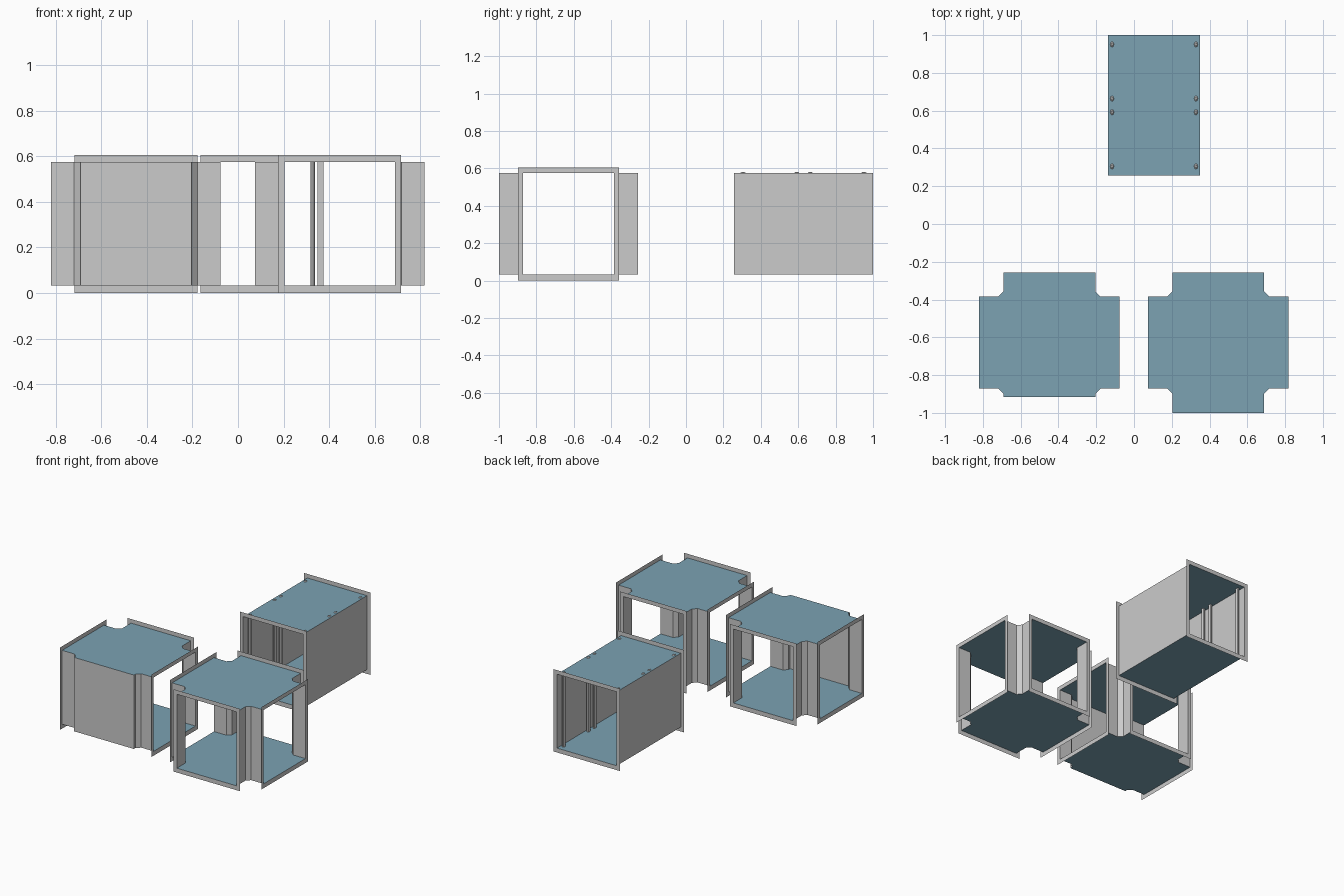
import bpy, bmesh, math

if "Cube" in bpy.data.objects:
    bpy.data.objects.remove(bpy.data.objects["Cube"])

L = 0.372          # half length of a module
W = 0.243          # half width of a passage
C = 0.028          # corner chamfer
F = 0.27           # half width of an end frame
Z0, Z1, ZT = 0.032, 0.575, 0.605

blue = bpy.data.materials.new("panel_blue")
blue.diffuse_color = (0.20, 0.36, 0.45, 1)
blue.use_nodes = True
blue.node_tree.nodes["Principled BSDF"].inputs["Base Color"].default_value = blue.diffuse_color


def make(name, build, loc, mat=None):
    bm = bmesh.new()
    build(bm)
    me = bpy.data.meshes.new(name)
    bm.to_mesh(me)
    bm.free()
    ob = bpy.data.objects.new(name, me)
    ob.location = (loc[0], loc[1], 0)
    bpy.context.collection.objects.link(ob)
    if mat:
        me.materials.append(mat)
    return ob


def rot(p, k):
    for _ in range(k):
        p = (-p[1], p[0])
    return p


def face(bm, pts):
    bm.faces.new([bm.verts.new(p) for p in pts])


def panel(name, outline, z, loc):
    make(name, lambda bm: face(bm, [(x, y, z) for x, y in outline]), loc, blue)


def walls(name, paths, loc):
    def build(bm):
        for path in paths:
            lo = [bm.verts.new((x, y, Z0)) for x, y in path]
            hi = [bm.verts.new((x, y, Z1)) for x, y in path]
            for i in range(len(path) - 1):
                bm.faces.new((lo[i], lo[i + 1], hi[i + 1], hi[i]))
    make(name, build, loc)


def frame(name, k, loc):
    # flat square flange around an open end, turned k quarter turns
    def build(bm):
        outer = [(-F, 0), (F, 0), (F, ZT), (-F, ZT)]
        inner = [(-W, Z0), (W, Z0), (W, Z1), (-W, Z1)]
        ring = lambda pts: [bm.verts.new((*rot((a, -L), k), z)) for a, z in pts]
        o, i = ring(outer), ring(inner)
        for n in range(4):
            m = (n + 1) % 4
            bm.faces.new((o[n], o[m], i[m], i[n]))
    make(name, build, loc)


def module(name, reach, loc):
    # reach: arm length for the front, right, back and left side in turn
    outline, paths = [], []
    for k in range(4):
        a, b = reach[k], reach[(k + 1) % 4]
        corner = [rot(p, k) for p in ((W, -a), (W, -W - C), (W + C, -W), (b, -W))]
        outline += corner
        paths.append(corner)
        if a < L:
            paths.append([rot((-W, -a), k), rot((W, -a), k)])   # closed side
        else:
            frame(f"{name}_frame_{k}", k, loc)
    panel(name + "_floor", outline, Z0, loc)
    panel(name + "_ceiling", outline, Z1, loc)
    walls(name + "_walls", paths, loc)


# Four-way crossing and three-way junction
module("crossing", (L, L, L, L), (0.446, -0.628))
module("junction", (0.288, L, L, L), (-0.448, -0.628))

# Straight corridor
S = (0.106, 0.628)
rect = [(-W, -L), (W, -L), (W, L), (-W, L)]
panel("corridor_floor", rect, Z0, S)
panel("corridor_ceiling", rect, Z1, S)
walls("corridor_walls", [[(s * W, -L), (s * W, L)] for s in (-1, 1)], S)
for k in (0, 2):
    frame(f"corridor_frame_{k}", k, S)


# Upright wall pipes with slightly domed tops poking through the ceiling
def pipe(bm, cx, cy, n=8):
    rings = []
    for z, s in ((Z0, 1), (Z1, 1), (Z1 + 0.005, 0.5)):
        rings.append([bm.verts.new((cx + 0.010 * s * math.cos(2 * math.pi * i / n),
                                    cy + 0.015 * s * math.sin(2 * math.pi * i / n), z))
                      for i in range(n)])
    for lo, hi in zip(rings, rings[1:]):
        for i in range(n):
            j = (i + 1) % n
            bm.faces.new((lo[i], lo[j], hi[j], hi[i]))
    bm.faces.new(rings[-1])


def pipes(bm):
    for sx in (-1, 1):
        for y in (-0.323, -0.036, 0.036, 0.323):
            pipe(bm, sx * 0.222, y)


make("corridor_wall_pipes", pipes, S)
